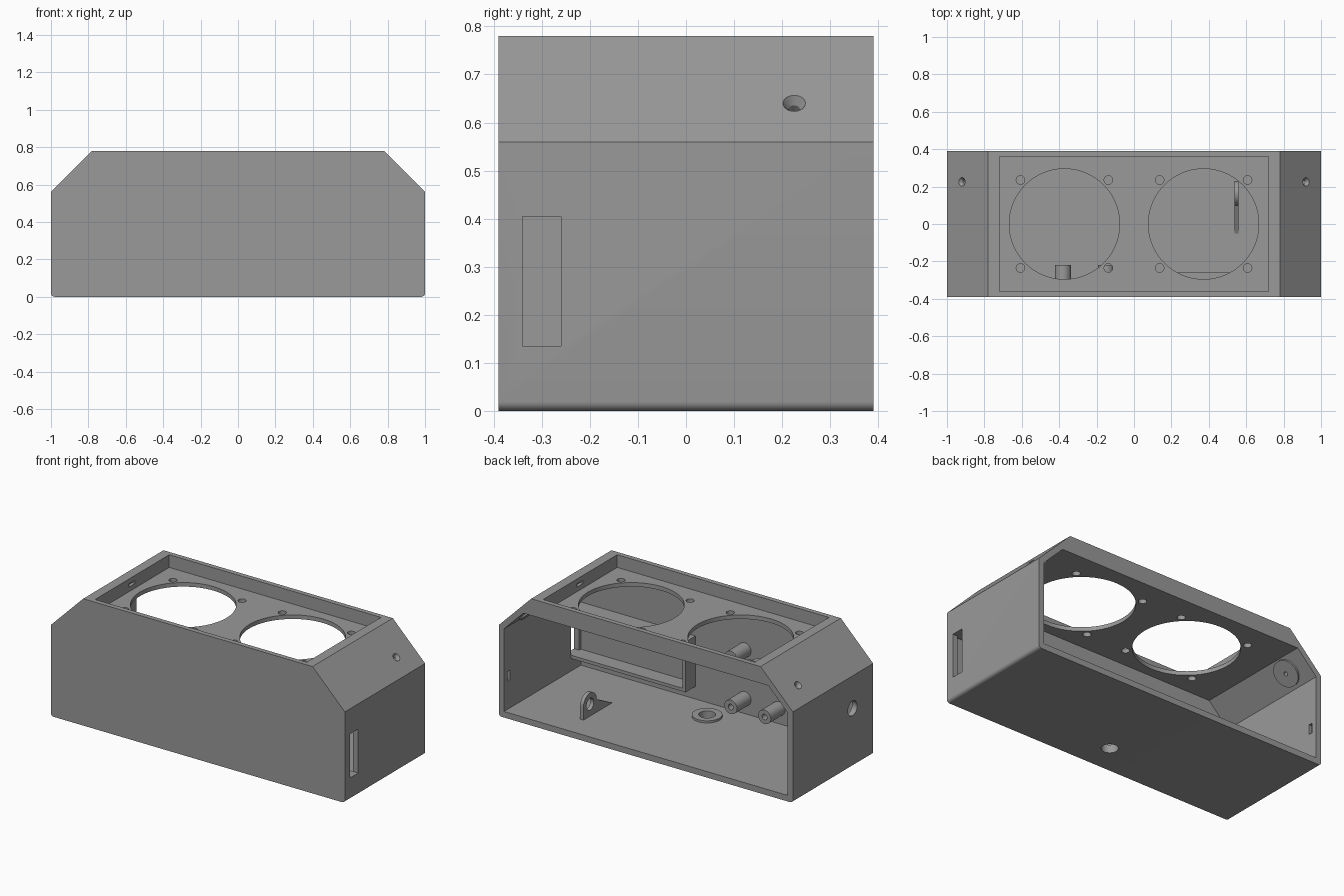
import bpy, bmesh, math
from mathutils import Vector

if "Cube" in bpy.data.objects:
    bpy.data.objects.remove(bpy.data.objects["Cube"])

grey = bpy.data.materials.new("mid grey plastic")
grey.diffuse_color = (0.32, 0.32, 0.32, 1)
grey.use_nodes = True
grey.node_tree.nodes["Principled BSDF"].inputs["Base Color"].default_value = grey.diffuse_color
helpers = []


def finish(name, bm, cutter):
    bmesh.ops.recalc_face_normals(bm, faces=bm.faces)
    me = bpy.data.meshes.new(name)
    bm.to_mesh(me)
    bm.free()
    ob = bpy.data.objects.new(name, me)
    bpy.context.collection.objects.link(ob)
    me.materials.append(grey)
    if cutter:
        ob.hide_render = True
        helpers.append(ob)
    return ob


def prism(name, pts, axis, a, b, cutter=False):
    """Extrude a 2D outline along an axis from a to b."""
    place = {"x": lambda p: (a, p[0], p[1]),
             "y": lambda p: (p[0], a, p[1]),
             "z": lambda p: (p[0], p[1], a)}[axis]
    bm = bmesh.new()
    face = bm.faces.new([bm.verts.new(place(p)) for p in pts])
    ext = bmesh.ops.extrude_face_region(bm, geom=[face])
    move = Vector([b - a if axis == k else 0 for k in "xyz"])
    bmesh.ops.translate(bm, vec=move, verts=[v for v in ext["geom"] if isinstance(v, bmesh.types.BMVert)])
    # keep the starting cap if the extrusion dropped it
    if not any(all(abs((v.co - Vector(place((0, 0))))["xyz".index(axis)]) < 1e-6 for v in f.verts) for f in bm.faces):
        bm.faces.new([v for v in bm.verts][:len(pts)])
    return finish(name, bm, cutter)


def box(name, x, y, z, cutter=False):
    return prism(name, [(x[0], y[0]), (x[1], y[0]), (x[1], y[1]), (x[0], y[1])], "z", z[0], z[1], cutter)


def rod(name, p, q, r1, r2=None, cutter=False, n=48):
    """Cylinder or cone between two points."""
    p, q = Vector(p), Vector(q)
    bm = bmesh.new()
    bmesh.ops.create_cone(bm, cap_ends=True, segments=n, radius1=r1, radius2=r1 if r2 is None else r2,
                          depth=(q - p).length)
    bmesh.ops.rotate(bm, verts=bm.verts, matrix=(q - p).to_track_quat("Z", "Y").to_matrix())
    bmesh.ops.translate(bm, verts=bm.verts, vec=(p + q) / 2)
    return finish(name, bm, cutter)


def cut(ob, cutters):
    bpy.context.view_layer.objects.active = ob
    for c in cutters:
        m = ob.modifiers.new("cut", "BOOLEAN")
        m.operation, m.solver, m.object = "DIFFERENCE", "EXACT", c
        bpy.ops.object.modifier_apply(modifier=m.name)


def arc(cx, cz, r, a0, a1, n):
    return [(cx + r * math.cos(math.radians(a0 + (a1 - a0) * i / n)),
             cz + r * math.sin(math.radians(a0 + (a1 - a0) * i / n))) for i in range(n + 1)]


# Case body: chamfered shoulders, rounded lower edges, open back
outline = (arc(-0.98, 0.02, 0.02, 180, 270, 6) + arc(0.98, 0.02, 0.02, 270, 360, 6)
           + [(1, 0.56), (0.78, 0.78), (-0.78, 0.78), (-1, 0.56)])
case = prism("case_shell", outline, "y", -0.39, 0.39)
inner = [(-0.965, 0.037), (0.965, 0.037), (0.965, 0.545), (0.833, 0.677),
         (-0.833, 0.677), (-0.965, 0.545)]
tools = [prism("cavity", inner, "y", -0.357, 0.6, True),
         box("top_recess", (-0.72, 0.72), (-0.36, 0.36), (0.702, 0.9), True)]

# Two big round openings, each with four screw holes
for cx in (-0.372, 0.372):
    tools.append(rod("round_opening", (cx, 0, 0.6), (cx, 0, 0.75), 0.295, cutter=True, n=96))
    for sx in (-1, 1):
        for sy in (-1, 1):
            x, y = cx + sx * 0.235, sy * 0.235
            tools.append(rod("screw_hole", (x, y, 0.6), (x, y, 0.75), 0.023, cutter=True, n=24))

# Openings in the side walls and floor
tools.append(box("side_slot", (0.9, 1.1), (-0.34, -0.26), (0.135, 0.405), True))
tools.append(rod("side_hole", (-1.1, -0.19, 0.36), (-0.9, -0.19, 0.36), 0.045, cutter=True))
floor_hole = rod("floor_hole", (0, -0.205, -0.1), (0, -0.205, 0.2), 0.047, cutter=True)
tools.append(floor_hole)

# Mirrored details: catch notches and shoulder screw holes with inner bosses
for s in (-1, 1):
    xs = sorted((s * 0.95, s * 0.983))
    tools.append(box("catch_notch", xs, (0.33, 0.355), (0.21, 0.27), True))
    xs = sorted((s * 0.70, s * 0.74))
    tools.append(box("recess_notch", xs, (-0.03, 0.03), (0.73, 0.75), True))
    n = Vector((s, 0, 1)).normalized()
    c = Vector((s * 0.92, 0.225, 0.64))
    bore = rod("shoulder_bore", c - n * 0.12, c + n * 0.05, 0.012, cutter=True, n=24)
    sink = rod("shoulder_sink", c - n * 0.018, c + n * 0.004, 0.012, 0.026, True, 24)
    tools += [bore, sink]
    boss = rod("shoulder_boss", c - n * 0.047, c - n * 0.025, 0.08)
    cut(boss, [bore])
cut(case, tools)

# Raised ring around the floor hole
ring = rod("floor_ring", (0, -0.205, 0.02), (0, -0.205, 0.05), 0.085)
cut(ring, [floor_hole])

# Four hollow mounting posts on the inside of the front wall
for x in (-0.38, -0.15):
    for z in (0.13, 0.43):
        post = rod("mounting_post", (x, -0.37, z), (x, -0.22, z), 0.043)
        cut(post, [rod("post_bore", (x, -0.34, z), (x, -0.1, z), 0.017, cutter=True, n=24)])

# Raised frame behind the side slot
frame = box("slot_frame", (0.185, 0.975), (-0.37, -0.26), (0.115, 0.425))
cut(frame, [box("frame_window", (0.205, 1.1), (-0.5, 0), (0.135, 0.405), True)])

# Upright floor bracket with an eye and a sloping brace
side = [(0.23, 0.025)] + arc(0.165, 0.115, 0.065, 0, 180, 16) + [(-0.05, 0.037), (-0.05, 0.025)]
bracket = prism("floor_bracket", side, "x", 0.537, 0.56)
cut(bracket, [rod("bracket_eye", (0.4, 0.165, 0.11), (0.7, 0.165, 0.11), 0.036, cutter=True, n=32)])

# Remove helpers, then smooth the curved surfaces
for h in helpers:
    bpy.data.objects.remove(h, do_unlink=True)
for ob in bpy.context.scene.objects:
    ob.select_set(True)
bpy.context.view_layer.objects.active = case
bpy.ops.object.shade_smooth_by_angle(angle=math.radians(30))
